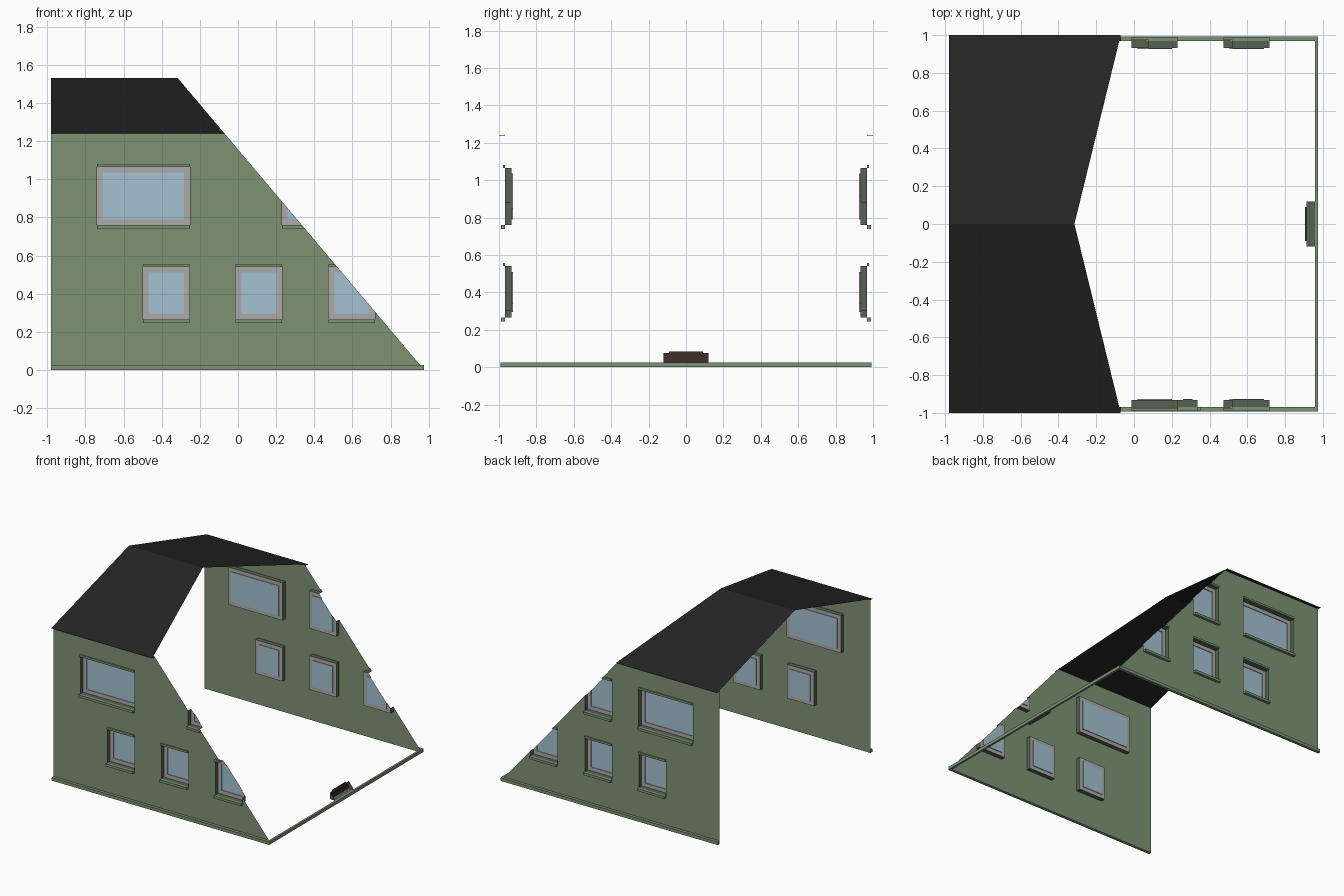
import bpy, bmesh
from mathutils import Vector

if "Cube" in bpy.data.objects:
    bpy.data.objects.remove(bpy.data.objects["Cube"])

CUT_CO, CUT_NO = Vector((0.96, 0, 0.02)), Vector((1.184, 0, 1))


def material(name, rgb):
    m = bpy.data.materials.new(name)
    m.diffuse_color = (*rgb, 1)
    m.use_nodes = True
    m.node_tree.nodes["Principled BSDF"].inputs["Base Color"].default_value = m.diffuse_color
    return m


GREEN = material("wall_green", (0.205, 0.29, 0.175))
DARK = material("reveal_green", (0.09, 0.13, 0.085))
FRAME = material("frame_grey", (0.42, 0.40, 0.40))
GLASS = material("glass_blue", (0.37, 0.54, 0.64))
ROOF = material("roof_black", (0.018, 0.018, 0.018))
BROWN = material("door_brown", (0.05, 0.028, 0.02))


def face(bm, pts, want):
    """Polygon whose normal points along want."""
    f = bm.faces.new([bm.verts.new(p) for p in pts])
    f.normal_update()
    if f.normal.dot(Vector(want)) < 0:
        f.normal_flip()


def box(bm, a, b):
    r = bmesh.ops.create_cube(bm, size=1)
    for v in r["verts"]:
        v.co = [(a[i] + b[i]) / 2 + v.co[i] * abs(b[i] - a[i]) for i in range(3)]


def finish(bm, name, mat, cut=True):
    bmesh.ops.remove_doubles(bm, verts=bm.verts, dist=1e-5)
    if cut:  # slanted slice through the house
        bmesh.ops.bisect_plane(bm, geom=bm.verts[:] + bm.edges[:] + bm.faces[:],
                               plane_co=CUT_CO, plane_no=CUT_NO, clear_outer=True)
    if bm.verts:
        me = bpy.data.meshes.new(name)
        bm.to_mesh(me)
        me.materials.append(mat)
        bpy.context.collection.objects.link(bpy.data.objects.new(name, me))
    bm.free()


def rect(u0, u1, z0, z1):
    return [(u0, z0), (u1, z0), (u1, z1), (u0, z1)]


def wall(name, P, out, u_range, top, holes):
    """Sheet wall with rectangular openings."""
    us = sorted({*u_range, *[h[0] for h in holes], *[h[1] for h in holes]})
    zs = sorted({0, top, *[h[2] for h in holes], *[h[3] for h in holes]})
    bm = bmesh.new()
    for a, b in zip(us, us[1:]):
        for c, d in zip(zs, zs[1:]):
            u, z = (a + b) / 2, (c + d) / 2
            if not any(h[0] < u < h[1] and h[2] < z < h[3] for h in holes):
                face(bm, [P(p, 0, q) for p, q in rect(a, b, c, d)], out)
    finish(bm, name, GREEN)


def opening(name, P, out, hole, depth, frame_mat, pane_mat, trim=True):
    """Recess, frame, pane, header and sill."""
    outer = rect(*hole)
    u0, u1, z0, z1 = hole
    w = 0.03
    inner = rect(u0 + w, u1 - w, z0 + w, z1 - w)
    mid = Vector(P((u0 + u1) / 2, 0, (z0 + z1) / 2))
    reveal, frame, pane = bmesh.new(), bmesh.new(), bmesh.new()
    for i in range(4):
        a, b, c, d = outer[i], outer[i - 1], inner[i - 1], inner[i]
        pts = [P(*p) for p in ((a[0], 0, a[1]), (b[0], 0, b[1]),
                               (b[0], -depth, b[1]), (a[0], -depth, a[1]))]
        face(reveal, pts, mid - Vector(pts[0]))
        face(frame, [P(p, -depth, q) for p, q in (a, b, c, d)], out)
        pts = [P(p, k, q) for p, q, k in ((*d, -depth), (*c, -depth),
                                          (*c, -depth - .006), (*d, -depth - .006))]
        face(frame, pts, mid - Vector(pts[0]))
    face(pane, [P(p, -depth - .006, q) for p, q in inner], out)
    finish(reveal, name + "_reveal", DARK)
    finish(frame, name + "_frame", frame_mat)
    finish(pane, name + "_pane", pane_mat)
    if trim:
        bm = bmesh.new()
        box(bm, P(u0, 0, z1), P(u1, 0.01, z1 + 0.016))
        box(bm, P(u0, 0, z0 - 0.02), P(u1, 0.022, z0))
        finish(bm, name + "_sill_and_header", GREEN)


# Front and back walls with windows
LOW, HIGH = (0.265, 0.54), (0.76, 1.065)
for side, s, second in (("front", -1, 0.23), ("back", 1, -0.012)):
    P = lambda u, d, z, s=s: (u, s * (0.968 + d), z)
    holes = [(x, x + 0.243, *LOW) for x in (-0.497, -0.012, 0.475)]
    holes += [(-0.74, -0.253, *HIGH), (second, second + 0.243, *HIGH)]
    wall(side + "_wall", P, (0, s, 0), (-0.98, 0.96), 1.246, holes)
    for i, h in enumerate(holes):
        opening(f"{side}_window_{i + 1}", P, (0, s, 0), h, 0.036, FRAME, GLASS)

# Right wall remnant with door recess
P = lambda u, d, z: (0.962 + d, u, z)
door = (-0.12, 0.12, 0.022, 0.5)
wall("right_wall", P, (1, 0, 0), (-0.968, 0.968), 1.24, [door])
opening("door", P, (1, 0, 0), door, 0.05, BROWN, BROWN, False)

# Plinth around three sides
bm = bmesh.new()
for s in (-1, 1):
    box(bm, (-0.98, s * 0.968, 0), (0.975, s * 0.992, 0.025))
box(bm, (0.958, -0.968, 0), (0.975, 0.968, 0.025))
finish(bm, "plinth", GREEN, False)

# Gable roof sheet with narrow soffits
bm = bmesh.new()
for s in (-1, 1):
    face(bm, [(-0.98, 0, 1.53), (0.98, 0, 1.53),
              (0.98, s, 1.24), (-0.98, s, 1.24)], (0, s, 3))
    face(bm, [(-0.98, s, 1.24), (0.98, s, 1.24),
              (0.98, s * 0.968, 1.235), (-0.98, s * 0.968, 1.243)], (0, 0, -1))
finish(bm, "roof", ROOF)
